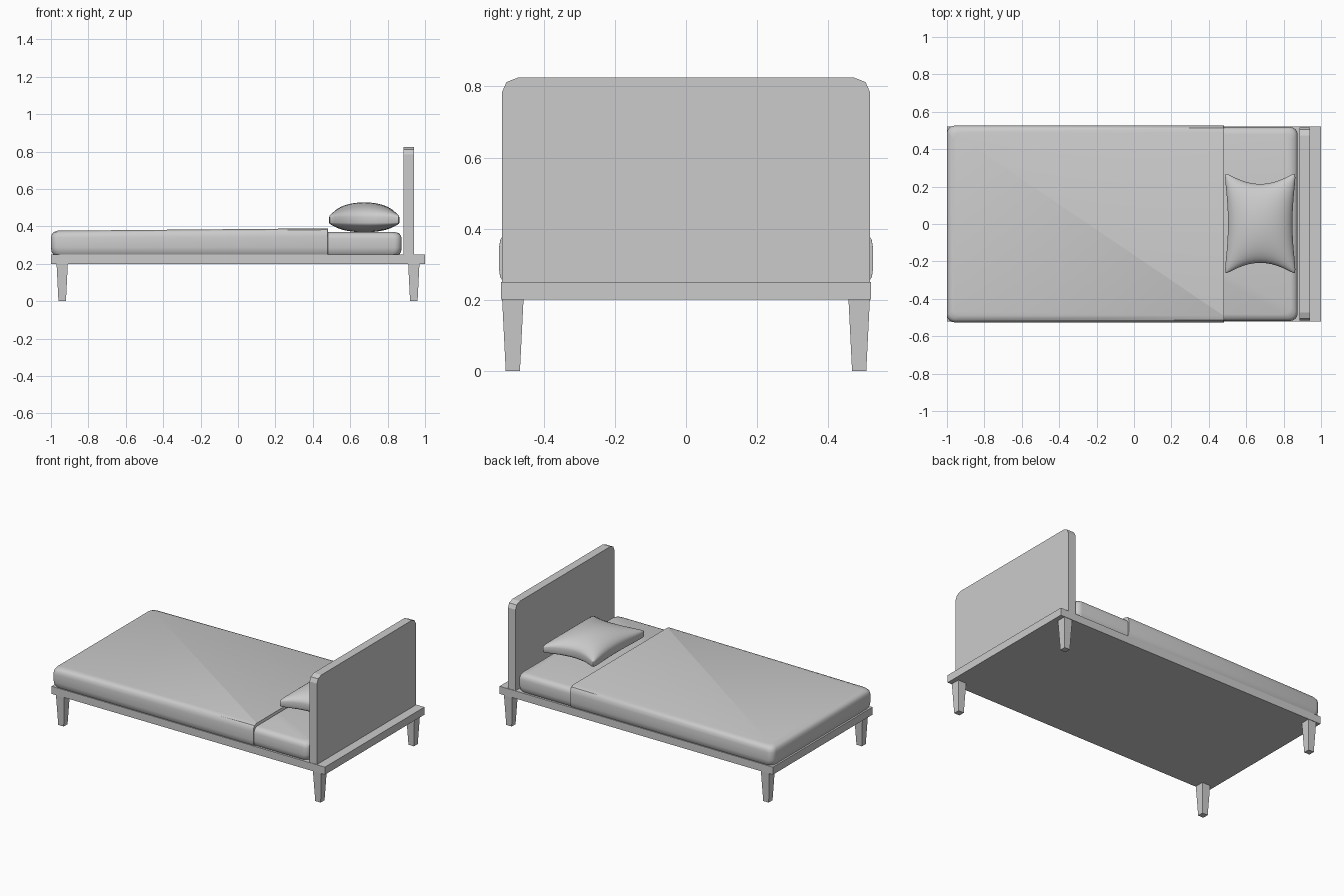
import bpy, bmesh, math

if "Cube" in bpy.data.objects:
    bpy.data.objects.remove(bpy.data.objects["Cube"])


def make(name, bm, smooth=None):
    bmesh.ops.recalc_face_normals(bm, faces=bm.faces)
    me = bpy.data.meshes.new(name)
    bm.to_mesh(me)
    bm.free()
    if smooth:
        me.shade_smooth()
        me.set_sharp_from_angle(angle=math.radians(smooth))
    ob = bpy.data.objects.new(name, me)
    bpy.context.collection.objects.link(ob)
    return ob


def loft(name, rings, smooth=None):
    """Skin equal-length closed rings and cap both ends."""
    bm = bmesh.new()
    vs = [[bm.verts.new(p) for p in r] for r in rings]
    n = len(vs[0])
    for a, b in zip(vs, vs[1:]):
        for i in range(n):
            j = (i + 1) % n
            bm.faces.new((a[i], a[j], b[j], b[i]))
    bm.faces.new(vs[0][::-1])
    bm.faces.new(vs[-1])
    return make(name, bm, smooth)


def rect(x0, x1, y0, y1, z):
    return [(x0, y0, z), (x1, y0, z), (x1, y1, z), (x0, y1, z)]


def soft_ring(x0, x1, hy, z, r_foot, r_head, slope):
    """Rounded rectangle, with separate foot and head corner radii."""
    pts = []
    for sx, sy, a0 in ((1, 1, 0), (-1, 1, 90), (-1, -1, 180), (1, -1, 270)):
        r = r_head if sx > 0 else r_foot
        cx = x1 - r if sx > 0 else x0 + r
        for k in range(5):
            a = math.radians(a0 + k * 22.5)
            x = cx + r * math.cos(a)
            pts.append((x, sy * (hy - r) + r * math.sin(a), z + slope * (x - x0)))
    return pts


def bedding(name, x0, x1, hy, z0, top, r_head, head_inset, slope=0):
    h = top - z0
    # (side inset, height fraction, share of slope)
    levels = [(0.012, 0, 0), (0.003, 0.12, 0), (0, 0.3, 0), (0, 0.7, 0.5),
              (0.004, 0.84, 1), (0.013, 0.94, 1), (0.035, 1.0, 1)]
    rings = [soft_ring(x0 + i, x1 - i * head_inset, hy - i, z0 + h * f,
                       0.04, r_head, slope * s) for i, f, s in levels]
    return loft(name, rings, 35)


# Base platform
loft("bed_base", [rect(-1, 1, -0.52, 0.52, z) for z in (0.2, 0.25)])

# Tapered legs
for sx, nx in ((-1, "foot"), (1, "head")):
    for sy, ny in ((-1, "front"), (1, "back")):
        cx, cy = sx * 0.94, sy * 0.487
        loft(f"{nx}_{ny}_leg",
             [rect(cx - w, cx + w, cy - w, cy + w, z)
              for w, z in ((0.02, 0), (0.03, 0.2))])

# Headboard with clipped-round upper corners
half = [(0.517, 0.25), (0.517, 0.785), (0.505, 0.812), (0.472, 0.825)]
outline = half + [(-y, z) for y, z in reversed(half)]
loft("headboard", [[(x, y, z) for y, z in outline] for x in (0.885, 0.94)])

# Mattress and the sloping blanket over it
bedding("mattress", -0.985, 0.875, 0.518, 0.25, 0.37, 0.04, 1)
bedding("blanket", -1, 0.48, 0.526, 0.25, 0.377, 0.0005, 0, 0.009)

# Pillow: puffed grid with pinched sides and pointed corners
bm = bmesh.new()
N = 20
layers = []
for side, height in ((1, 0.078), (-1, 0.05)):
    grid = []
    for i in range(N + 1):
        row = []
        for j in range(N + 1):
            u, v = math.sin((i / N - 0.5) * math.pi), math.sin((j / N - 0.5) * math.pi)
            pull = 1 - 0.07 * (u * v) ** 8
            x = 0.675 + 0.198 * u * (1 - 0.13 * (1 - v * v)) * pull
            y = 0.003 + 0.285 * v * (1 - 0.26 * (1 - u * u)) * pull
            puff = math.sqrt(max(0, (1 - u * u) * (1 - v * v)))
            row.append(bm.verts.new((x, y, 0.435 + side * (height * puff + 0.016))))
        grid.append(row)
    layers.append(grid)
    for i in range(N):
        for j in range(N):
            bm.faces.new((grid[i][j], grid[i + 1][j], grid[i + 1][j + 1], grid[i][j + 1]))
border = ([(i, 0) for i in range(N)] + [(N, j) for j in range(N)]
          + [(i, N) for i in range(N, 0, -1)] + [(0, j) for j in range(N, 0, -1)])
up, low = layers
for (a, b), (c, d) in zip(border, border[1:] + border[:1]):
    bm.faces.new((up[a][b], up[c][d], low[c][d], low[a][b]))
make("pillow", bm, 70)
